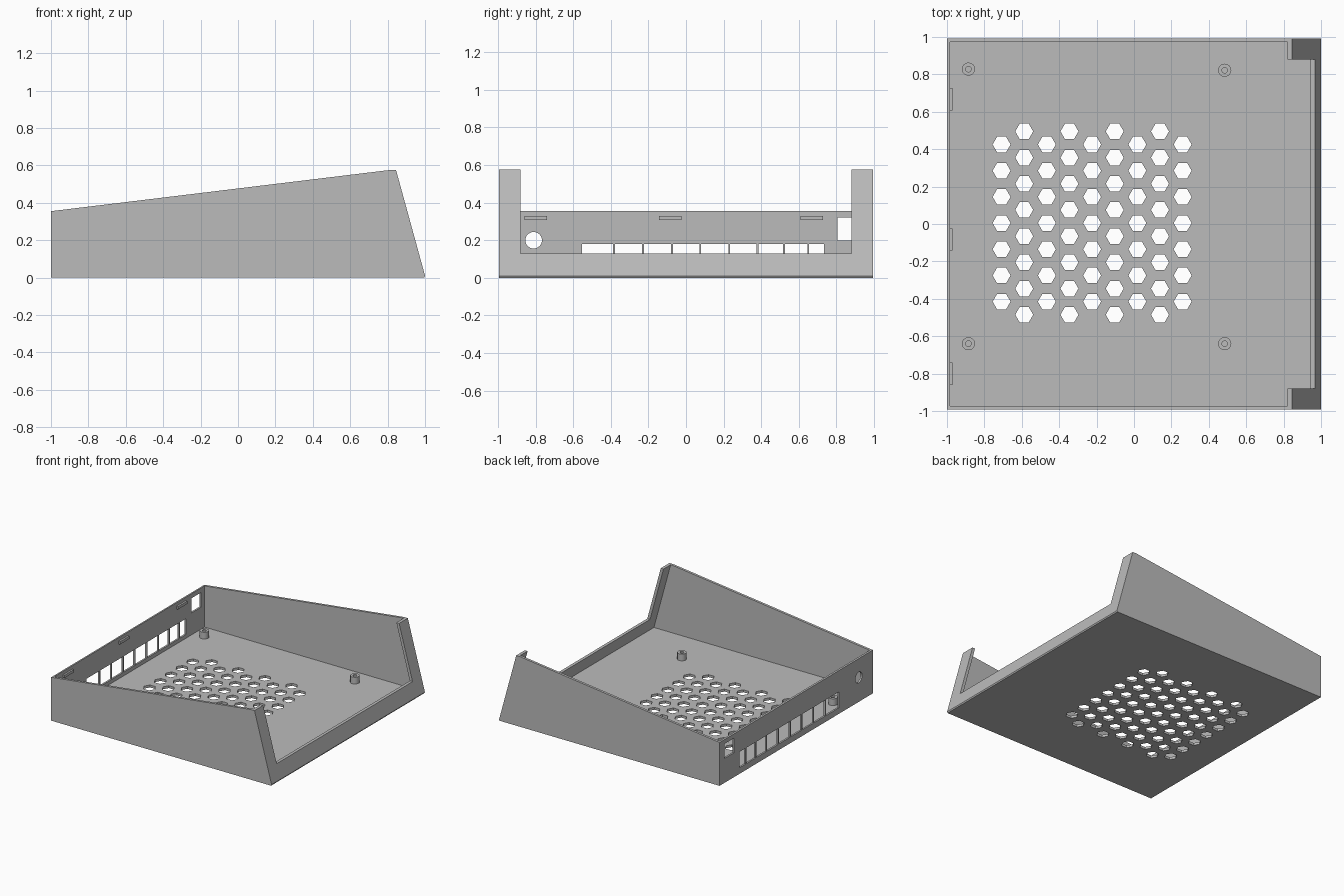
import bpy
import bmesh
import math
from mathutils import Vector

cube = bpy.data.objects.get("Cube")
if cube:
    bpy.data.objects.remove(cube, do_unlink=True)

grey = bpy.data.materials.new("mid_grey")
grey.use_nodes = True
colour = (0.5, 0.5, 0.5, 1)
grey.diffuse_color = colour
grey.node_tree.nodes["Principled BSDF"].inputs["Base Color"].default_value = colour

HALF = 0.993      # half width in y
FLOOR = 0.02      # floor thickness
SIDE = 0.02       # side wall thickness
BACK = 0.015      # rear wall thickness
LIP = 0.13        # height of the low front edge


def prism(bm, points, direction):
    """Close a solid between a flat outline and its shifted copy."""
    shift = Vector(direction)
    a = [bm.verts.new(p) for p in points]
    b = [bm.verts.new(Vector(p) + shift) for p in points]
    bm.faces.new(a)
    bm.faces.new(b[::-1])
    for i in range(len(a)):
        j = (i + 1) % len(a)
        bm.faces.new((a[i], b[i], b[j], a[j]))


def box(bm, x, y, z):
    prism(bm, [(x[0], y[0], z[0]), (x[1], y[0], z[0]),
               (x[1], y[1], z[0]), (x[0], y[1], z[0])], (0, 0, z[1] - z[0]))


def disc(x, y, z, r, sides, axis="Z"):
    """Points of a regular polygon facing z or x."""
    pts = []
    for i in range(sides):
        a = math.tau * i / sides
        u, v = r * math.cos(a), r * math.sin(a)
        pts.append((x + u, y + v, z) if axis == "Z" else (x, y + u, z + v))
    return pts


def finish(bm, name):
    bmesh.ops.recalc_face_normals(bm, faces=bm.faces)
    mesh = bpy.data.meshes.new(name)
    bm.to_mesh(mesh)
    bm.free()
    mesh.materials.append(grey)
    ob = bpy.data.objects.new(name, mesh)
    bpy.context.collection.objects.link(ob)
    return ob


def cut(ob, bm):
    cutter = finish(bm, "cutter")
    cutter.hide_render = True
    mod = ob.modifiers.new("cut", "BOOLEAN")
    mod.operation = "DIFFERENCE"
    mod.solver = "EXACT"
    mod.object = cutter
    bpy.context.view_layer.objects.active = ob
    bpy.ops.object.modifier_apply(modifier=mod.name)
    bpy.data.objects.remove(cutter, do_unlink=True)


# Wedge-shaped outer shell
bm = bmesh.new()
outline = [(-1, 0), (0.995, 0), (1, 0.01), (0.845, 0.575), (0.81, 0.575), (-1, 0.355)]
prism(bm, [(x, -HALF, z) for x, z in outline], (0, 2 * HALF, 0))
case = finish(bm, "case_shell")

# Hollow inside, parallel to the leaning front
bm = bmesh.new()
inner = [(BACK - 1, FLOOR), (0.972, FLOOR), (0.808, 0.62), (BACK - 1, 0.62)]
wall = HALF - SIDE
prism(bm, [(x, -wall, z) for x, z in inner], (0, 2 * wall, 0))
cut(case, bm)

# Wide opening in the leaning front
bm = bmesh.new()
box(bm, (0.7, 1.1), (-0.88, 0.88), (LIP, 0.7))
cut(case, bm)

# Honeycomb vents in the floor
bm = bmesh.new()
for col in range(9):
    rows = 7 + col % 2
    for row in range(rows):
        y = 0.005 + (row - (rows - 1) / 2) * 0.14
        prism(bm, disc(-0.708 + col * 0.121, y, -0.05, 0.048, 6), (0, 0, 0.1))
cut(case, bm)

# Rear connector slots, square socket hole and round cable hole
bm = bmesh.new()
edges = [-0.558, -0.382, -0.228, -0.075, 0.076, 0.23, 0.381, 0.521, 0.65, 0.74]
for left, right in zip(edges, edges[1:]):
    box(bm, (-1.05, -0.95), (left + 0.005, right - 0.005), (0.05, 0.18))
box(bm, (-1.05, -0.95), (0.805, 0.93), (0.2, 0.32))
prism(bm, disc(-1.05, -0.81, 0.2, 0.044, 32, "X"), (0.1, 0, 0))
cut(case, bm)

# Small retaining clips on the rear wall
for i, y in enumerate((-0.8, -0.083, 0.668)):
    bm = bmesh.new()
    box(bm, (-0.99, -0.97), (y - 0.06, y + 0.06), (0.307, 0.33))
    finish(bm, f"rear_clip_{i + 1}")

# Hollow screw posts on the floor
posts = [(-0.885, 0.828), (0.485, 0.822), (-0.885, -0.64), (0.485, -0.64)]
for i, (x, y) in enumerate(posts):
    bm = bmesh.new()
    prism(bm, disc(x, y, FLOOR - 0.005, 0.035, 24), (0, 0, 0.06))
    post = finish(bm, f"screw_post_{i + 1}")
    bm = bmesh.new()
    prism(bm, disc(x, y, FLOOR, 0.015, 16), (0, 0, 0.1))
    cut(post, bm)

# Keep flat panels crisp while rounding holes and posts
for ob in bpy.context.scene.objects:
    ob.select_set(ob.type == "MESH")
bpy.ops.object.shade_smooth_by_angle(angle=math.radians(30))
